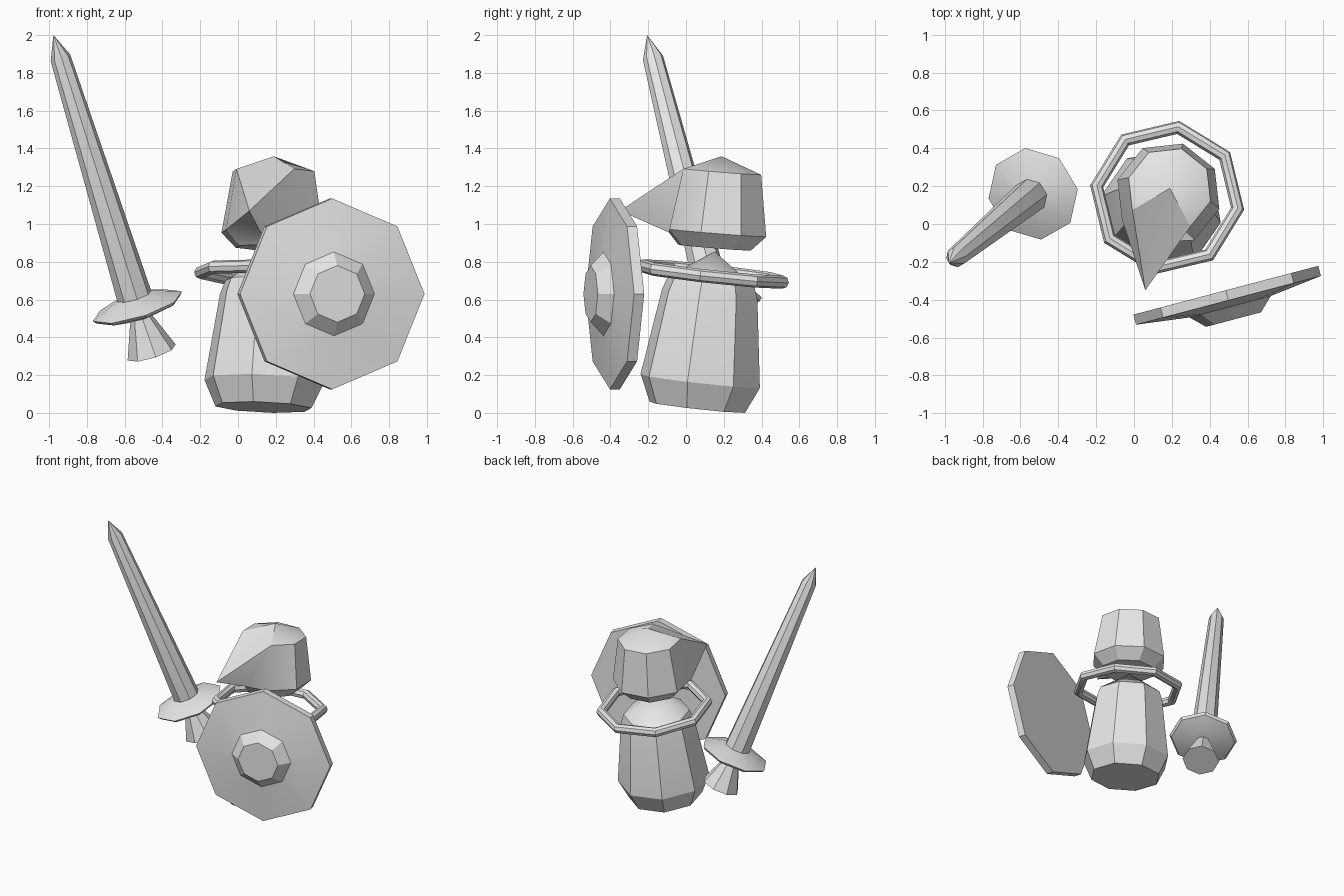
import bpy, bmesh
from math import sin, cos, radians
from mathutils import Vector, Quaternion

cube = bpy.data.objects.get("Cube")
if cube:
    bpy.data.objects.remove(cube, do_unlink=True)

SIDES = 8
UP = Vector((0, 0, 1))

grey = bpy.data.materials.new("plain_grey")
grey.use_nodes = True
grey.diffuse_color = (0.8, 0.8, 0.8, 1)
grey.node_tree.nodes["Principled BSDF"].inputs["Base Color"].default_value = (0.8, 0.8, 0.8, 1)


def finish(mesh):
    mesh.materials.clear()
    mesh.materials.append(grey)
    mesh.polygons.foreach_set("use_smooth", [True] * len(mesh.polygons))
    mesh.set_sharp_from_angle(angle=radians(30))


def turned(name, profile, origin, axis, start, edit=None):
    """Turn a (radius, distance along axis) profile into a closed eight-sided solid."""
    spin = UP.rotation_difference(Vector(axis).normalized())
    bm = bmesh.new()
    rings = []
    for radius, along in profile:
        ring = []
        for i in range(SIDES if radius else 1):
            a = radians(start + 360 * i / SIDES)
            point = Vector((radius * cos(a), radius * sin(a), along))
            ring.append(bm.verts.new(Vector(origin) + spin @ point))
        rings.append(ring)
    for low, high in zip(rings, rings[1:]):
        for i in range(SIDES):
            j = (i + 1) % SIDES
            if len(high) == 1:
                bm.faces.new((low[i], low[j], high[0]))
            else:
                bm.faces.new((low[i], low[j], high[j], high[i]))
    for ring in (rings[0], rings[-1]):
        if len(ring) > 1:
            bm.faces.new(ring)
    if edit:
        edit(bm, rings)
    bmesh.ops.recalc_face_normals(bm, faces=bm.faces)
    mesh = bpy.data.meshes.new(name)
    bm.to_mesh(mesh)
    bm.free()
    finish(mesh)
    obj = bpy.data.objects.new(name, mesh)
    bpy.context.collection.objects.link(obj)
    return obj


# Body: tapered barrel with a pointed top, leaning slightly back
LEAN = (0.04, 0.11, 1)
turned("body", [(0.26, 0), (0.325, 0.14), (0.26, 0.6), (0.235, 0.67), (0, 0.83)],
       (0.135, 0.06, 0.03), LEAN, 33)

# Floating collar ring
bpy.ops.mesh.primitive_torus_add(major_segments=SIDES, minor_segments=8,
                                 major_radius=0.377, minor_radius=0.035,
                                 location=(0.175, 0.14, 0.735))
collar = bpy.context.object
collar.name = "collar_ring"
collar.rotation_mode = 'QUATERNION'
collar.rotation_quaternion = (UP.rotation_difference(Vector(LEAN).normalized())
                              @ Quaternion(UP, radians(36)))
finish(collar.data)


# Helmet: dome whose front corner is pulled out into a beaked visor
def pull_visor(bm, rings):
    brim, crown = rings[1], rings[2]
    crown[0].co = (0.06, -0.35, 1.07)
    brim[0].co = (0.12, -0.09, 0.955)
    for flank in (brim[1], brim[-1]):
        bmesh.ops.connect_vert_pair(bm, verts=[crown[0], flank])


turned("helmet", [(0.2, 0), (0.28, 0.08), (0.225, 0.405), (0, 0.485)],
       (0.18, 0.15, 0.875), (0.02, 0.08, 1), -106, pull_visor)

# Shield: shallow cone with a raised boss and a flat back
turned("shield", [(0.505, 0), (0.505, 0.055), (0.222, 0.09), (0.15, 0.16)],
       (0.485, -0.35, 0.63), (0.255, -0.967, 0), 14.8)

# Sword: blade, guard and flared grip share one axis
HILT, AIM = (-0.55, 0.145, 0.62), (-0.39, -0.32, 1.26)
for part, outline in {
    "sword_blade": [(0.095, -0.02), (0.055, 1.357), (0, 1.487)],
    "sword_guard": [(0.12, -0.11), (0.235, -0.078), (0.25, -0.06), (0.09, 0)],
    "sword_grip": [(0.135, -0.323), (0.05, -0.1)],
}.items():
    turned(part, outline, HILT, AIM, 8)
